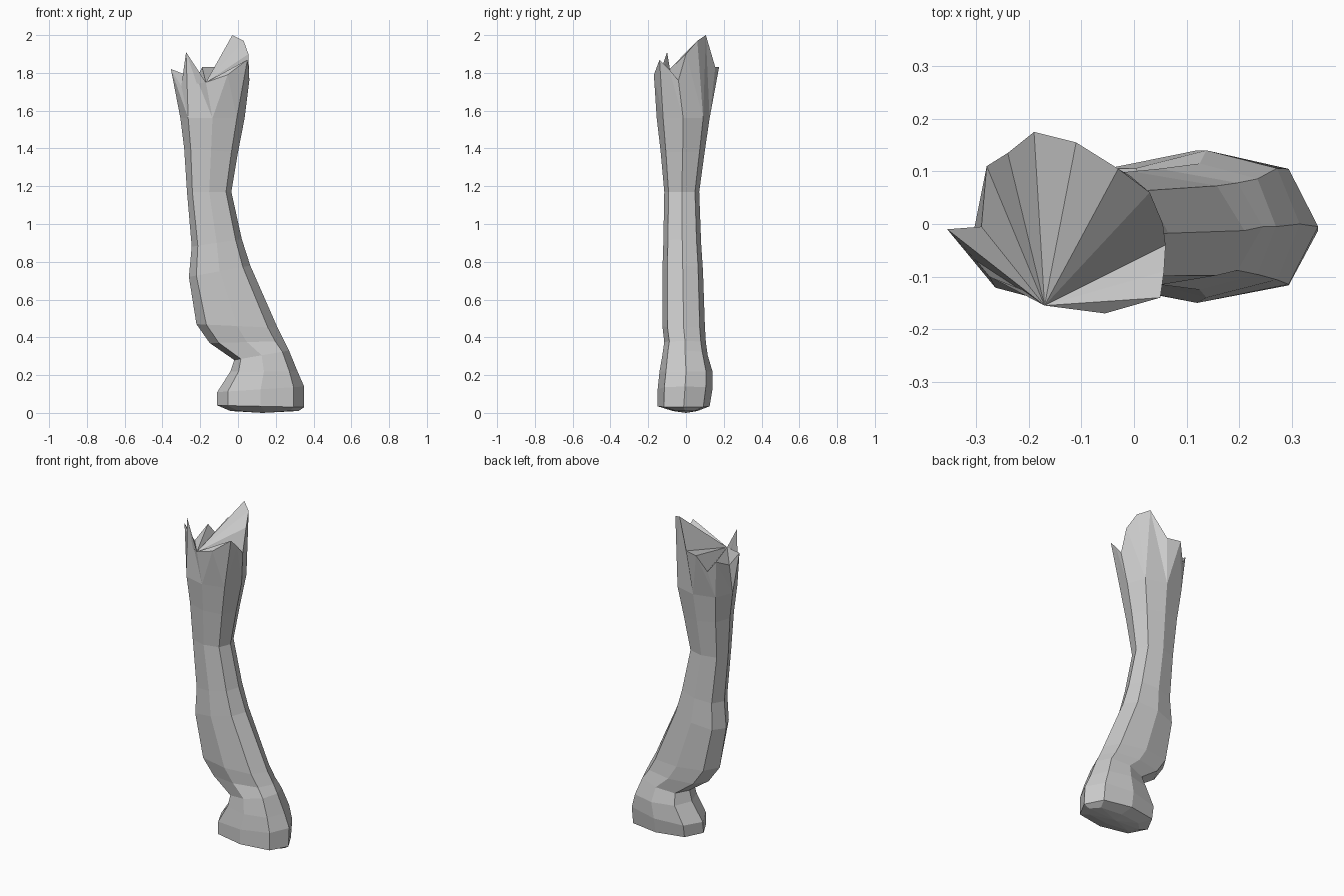
import bpy, bmesh, math

SIDES = 8

# Cross-sections from sole to upper leg:
# z at left, z at right, x left, x right, y front, y back
RINGS = [
    (0.01, 0.01, -0.04, 0.32, -0.07, 0.06),    # sole
    (0.04, 0.03, -0.11, 0.35, -0.15, 0.125),   # foot rim
    (0.11, 0.14, -0.11, 0.35, -0.15, 0.14),    # foot
    (0.22, 0.22, -0.04, 0.315, -0.14, 0.14),
    (0.28, 0.33, -0.02, 0.27, -0.125, 0.115),  # ankle
    (0.37, 0.38, -0.15, 0.245, -0.115, 0.105), # underside of heel
    (0.47, 0.45, -0.22, 0.21, -0.125, 0.10),   # heel
    (0.72, 0.78, -0.26, 0.065, -0.125, 0.09),
    (0.88, 0.92, -0.245, 0.02, -0.12, 0.08),   # shin
    (1.17, 1.17, -0.27, -0.035, -0.115, 0.07), # narrowest point
    (1.40, 1.38, -0.285, 0.0, -0.135, 0.10),
    (1.56, 1.56, -0.305, 0.035, -0.155, 0.125),
]

# Torn upper edge, counter-clockwise, two points per side
TORN = [
    (0.06, -0.04, 1.76), (0.055, 0.0, 1.90), (0.03, 0.06, 1.97), (-0.03, 0.105, 2.0),
    (-0.11, 0.155, 1.83), (-0.19, 0.175, 1.83), (-0.24, 0.135, 1.73), (-0.28, 0.11, 1.79),
    (-0.29, -0.005, 1.73), (-0.355, -0.01, 1.82), (-0.30, -0.07, 1.73), (-0.275, -0.1, 1.91),
    (-0.17, -0.155, 1.75), (-0.055, -0.17, 1.79), (0.05, -0.14, 1.87), (0.057, -0.09, 1.82),
]


def add_ring(bm, zl, zr, xl, xr, yf, yb):
    verts = []
    for i in range(SIDES):
        a = 2 * math.pi * i / SIDES
        k = 1.07 if i % 2 else 1.0
        u, v = k * math.cos(a), k * math.sin(a)
        x = (xl + xr) / 2 + u * (xr - xl) / 2
        y = (yf + yb) / 2 + v * (yb - yf) / 2
        z = (zl + zr) / 2 + u * (zr - zl) / 2
        verts.append(bm.verts.new((x, y, max(z, 0))))
    return verts


bm = bmesh.new()
rings = [add_ring(bm, *r) for r in RINGS]

# Skin between neighbouring cross-sections
for lo, hi in zip(rings, rings[1:]):
    for i in range(SIDES):
        j = (i + 1) % SIDES
        bm.faces.new((lo[i], lo[j], hi[j], hi[i]))

# Sole
sole = bm.verts.new((0.13, 0, 0))
for i in range(SIDES):
    bm.faces.new((sole, rings[0][(i + 1) % SIDES], rings[0][i]))

# Jagged skin up to the torn edge
top = [bm.verts.new(p) for p in TORN]
n = len(top)
last = rings[-1]
for i in range(SIDES):
    a, b = last[i], last[(i + 1) % SIDES]
    t0, t1, t2 = top[2 * i], top[2 * i + 1], top[(2 * i + 2) % n]
    bm.faces.new((a, t1, t0))
    bm.faces.new((a, b, t1))
    bm.faces.new((b, t2, t1))

# Torn surface fanned from the low front corner
for k in range(1, n - 1):
    bm.faces.new((top[12], top[(12 + k) % n], top[(13 + k) % n]))

bmesh.ops.recalc_face_normals(bm, faces=bm.faces)
mesh = bpy.data.meshes.new("severed_leg")
bm.to_mesh(mesh)
bm.free()
leg = bpy.data.objects.new("severed_leg", mesh)
bpy.context.collection.objects.link(leg)
